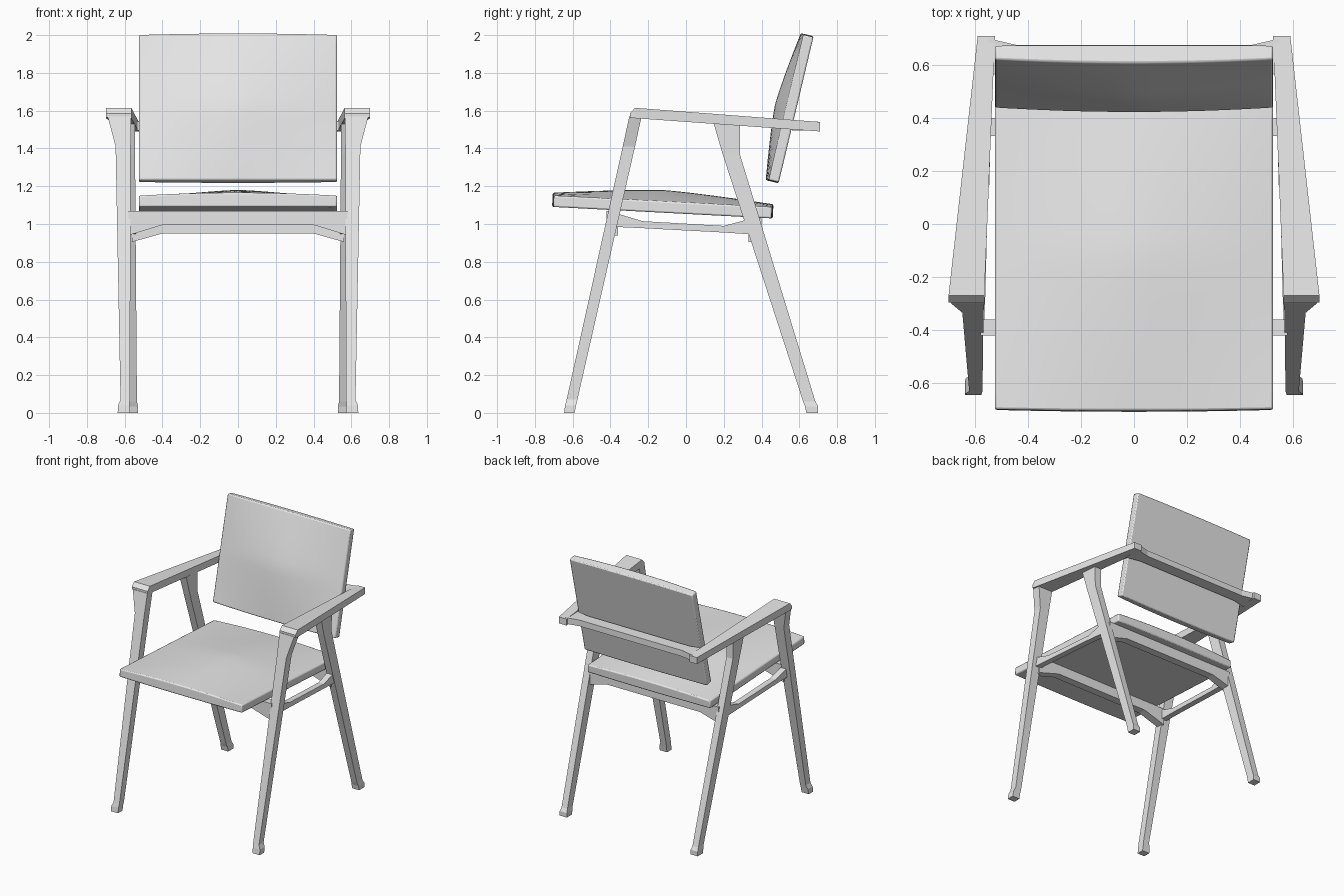
import bpy
import bmesh
import math
from mathutils import Matrix

cube = bpy.data.objects.get("Cube")
if cube:
    bpy.data.objects.remove(cube, do_unlink=True)

grey = bpy.data.materials.new("plain grey")
grey.use_nodes = True
grey.diffuse_color = (0.8, 0.8, 0.8, 1)
grey.node_tree.nodes["Principled BSDF"].inputs["Base Color"].default_value = (0.8, 0.8, 0.8, 1)


def finish(name, bm):
    bmesh.ops.recalc_face_normals(bm, faces=bm.faces)
    mesh = bpy.data.meshes.new(name)
    bm.to_mesh(mesh)
    bm.free()
    mesh.materials.append(grey)
    obj = bpy.data.objects.new(name, mesh)
    bpy.context.collection.objects.link(obj)
    return obj


def loft(name, axis, sections, mirror=True):
    """Join rectangles (a0, a1, b0, b1, position) placed along an axis."""
    place = {"x": lambda a, b, p: (p, a, b),
             "y": lambda a, b, p: (a, p, b),
             "z": lambda a, b, p: (a, b, p)}[axis]
    bm = bmesh.new()
    rings = [[bm.verts.new(place(a, b, p)) for a, b in ((a0, b0), (a1, b0), (a1, b1), (a0, b1))]
             for a0, a1, b0, b1, p in sections]
    for low, high in zip(rings, rings[1:]):
        for i in range(4):
            j = (i + 1) % 4
            bm.faces.new((low[i], low[j], high[j], high[i]))
    bm.faces.new(rings[0])
    bm.faces.new(rings[-1])
    obj = finish(name, bm)
    if mirror:
        obj.modifiers.new("other side", "MIRROR")
    return obj


def cross_rail(name, half):
    """Rail across the chair, from sections of its left half, outer end first."""
    other = [(*s[:4], -s[4]) for s in half]
    return loft(name, "x", other + half[::-1], mirror=False)


def panel(name, width, length, thick, crown, centre, tilt):
    """Flat-backed panel with a gently domed face."""
    bm = bmesh.new()
    bmesh.ops.create_grid(bm, x_segments=16, y_segments=16, size=1)
    front = list(bm.verts)
    geom = bmesh.ops.extrude_face_region(bm, geom=list(bm.faces), use_keep_orig=True)["geom"]
    back = {v for v in geom if isinstance(v, bmesh.types.BMVert)}
    for v in list(back) + front:
        u, w = v.co.x, v.co.y
        dome = (1 - abs(u) ** 1.3) * (1 - abs(w) ** 1.3)
        height = 0 if v in back else thick + crown * dome + 0.015 * (1 - u * u)
        bow = 1 - 0.012 * u * u
        v.co = (u * width / 2, w * bow * length / 2, height)
    bm.transform(Matrix.Translation(centre) @ Matrix.Rotation(math.radians(tilt), 4, "X"))
    obj = finish(name, bm)
    bevel = obj.modifiers.new("soft edge", "BEVEL")
    bevel.width = 0.008
    bevel.segments = 2
    bevel.angle_limit = math.radians(50)
    bpy.ops.object.select_all(action="DESELECT")
    obj.select_set(True)
    bpy.context.view_layer.objects.active = obj
    bpy.ops.object.shade_smooth_by_angle(angle=math.radians(35))
    return obj


# Upholstered panels
panel("seat", 1.05, 1.17, 0.06, 0.045, (0, -0.125, 1.06), -3)
panel("backrest", 1.05, 0.80, 0.055, 0.045, (0, 0.583, 1.605), 76.6)

# Legs with small flared feet and wider tops
loft("front_legs", "z", [
    (0.575, 0.637, -0.645, -0.59, 0),
    (0.575, 0.635, -0.64, -0.582, 0.04),
    (0.572, 0.622, -0.632, -0.575, 0.07),
    (0.568, 0.648, -0.335, -0.27, 1.41),
    (0.565, 0.69, -0.30, -0.235, 1.57)])
loft("rear_legs", "z", [
    (0.53, 0.59, 0.637, 0.70, 0),
    (0.53, 0.59, 0.63, 0.70, 0.035),
    (0.535, 0.585, 0.62, 0.685, 0.06),
    (0.545, 0.60, 0.194, 0.285, 1.37),
    (0.545, 0.605, 0.147, 0.285, 1.53)])

# Tapered armrests, joined behind the backrest
loft("armrests", "y", [
    (0.565, 0.70, 1.565, 1.585, -0.297),
    (0.565, 0.70, 1.56, 1.615, -0.27),
    (0.525, 0.59, 1.49, 1.54, 0.71)])
cross_rail("back_rail", [
    (0.56, 0.70, 1.495, 1.542, 0.55),
    (0.585, 0.675, 1.495, 1.542, 0.44)])

# Rails under the seat, thickened where they meet the legs
cross_rail("front_rail", [
    (-0.42, -0.36, 0.94, 1.07, 0.58),
    (-0.42, -0.36, 0.995, 1.07, 0.40)])
cross_rail("rear_rail", [
    (0.33, 0.40, 0.905, 1.03, 0.56),
    (0.34, 0.40, 0.95, 1.03, 0.40)])
loft("side_rails", "y", [
    (0.565, 0.61, 0.985, 1.06, -0.38),
    (0.56, 0.605, 0.978, 1.015, -0.23),
    (0.55, 0.595, 0.955, 0.99, 0.20),
    (0.54, 0.59, 0.945, 1.03, 0.35)])
